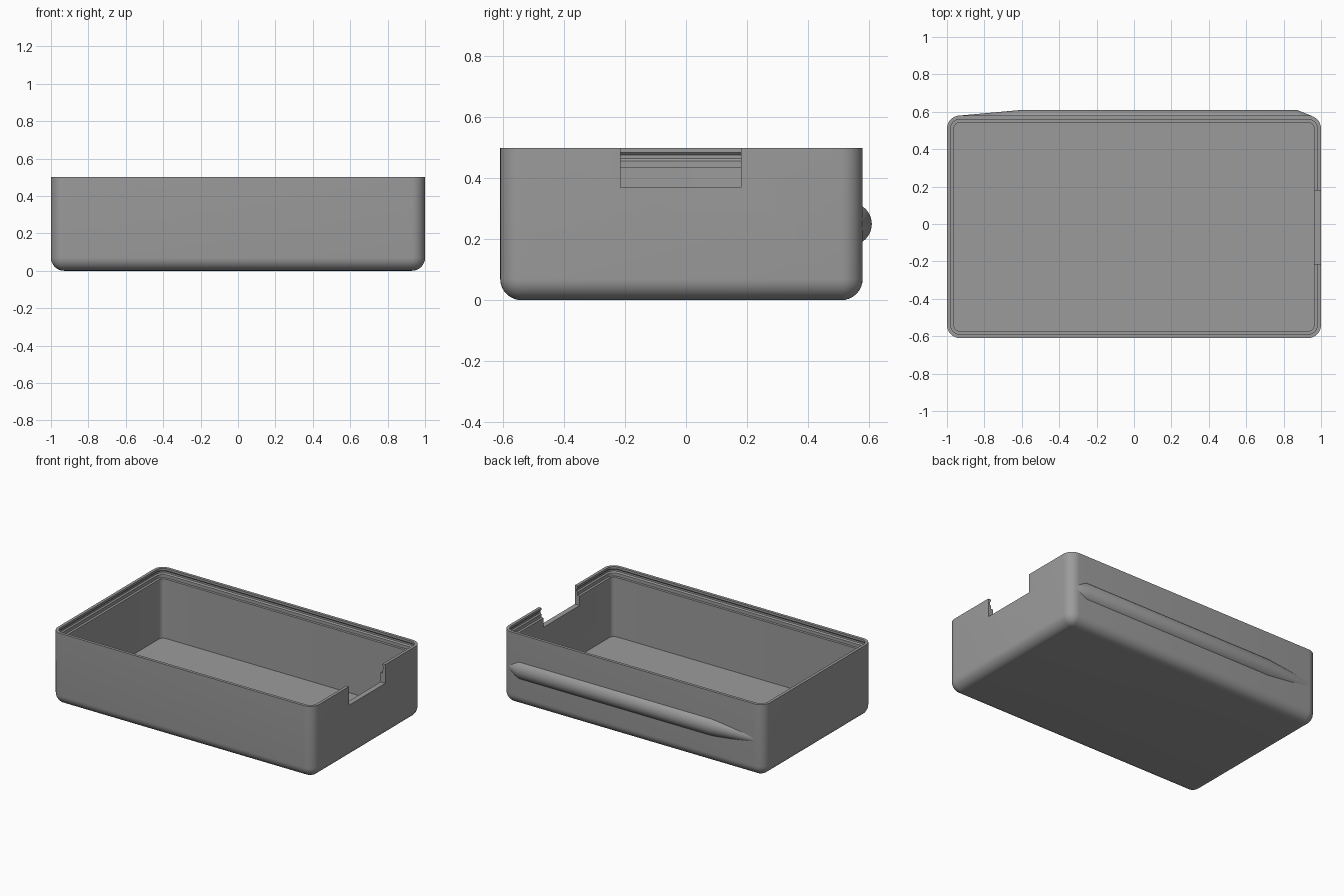
import bpy, bmesh, math

if "Cube" in bpy.data.objects:
    bpy.data.objects.remove(bpy.data.objects["Cube"])

grey = bpy.data.materials.new("mid grey")
grey.diffuse_color = (0.33, 0.33, 0.33, 1)
grey.use_nodes = True
grey.node_tree.nodes["Principled BSDF"].inputs["Base Color"].default_value = grey.diffuse_color

HX, Y0, Y1, H, R = 1.0, -0.61, 0.58, 0.5, 0.07
SEG = 8


def rounded_rect(inset, z):
    """Counter-clockwise rounded rectangle, inset from the outer wall."""
    r = max(R - inset, 0.0005)
    cx, yc = HX - inset - r, (Y0 + Y1) / 2
    cy = (Y1 - Y0) / 2 - inset - r
    pts = []
    for k, (sx, sy) in enumerate([(1, 1), (-1, 1), (-1, -1), (1, -1)]):
        for i in range(SEG + 1):
            a = (k + i / SEG) * math.pi / 2
            pts.append((sx * cx + r * math.cos(a), yc + sy * cy + r * math.sin(a), z))
    return pts


def loft(name, rings):
    """Closed solid skinned through a list of equal-length rings."""
    bm = bmesh.new()
    loops = [[bm.verts.new(p) for p in ring] for ring in rings]
    n = len(loops[0])
    for a, b in zip(loops, loops[1:]):
        for i in range(n):
            j = (i + 1) % n
            bm.faces.new((a[i], a[j], b[j], b[i]))
    bm.faces.new(loops[0][::-1])
    bm.faces.new(loops[-1])
    bmesh.ops.recalc_face_normals(bm, faces=bm.faces[:])
    me = bpy.data.meshes.new(name)
    bm.to_mesh(me)
    bm.free()
    ob = bpy.data.objects.new(name, me)
    bpy.context.collection.objects.link(ob)
    me.materials.append(grey)
    return ob


def smooth(ob):
    bpy.ops.object.select_all(action='DESELECT')
    ob.select_set(True)
    bpy.context.view_layer.objects.active = ob
    bpy.ops.object.shade_smooth_by_angle(angle=math.radians(30))


# Tray: rounded base, outer wall, rim, snap groove, ledge, inner wall, floor
fillet = [(R * (1 - math.sin(t)), R * (1 - math.cos(t)))
          for t in (i / SEG * math.pi / 2 for i in range(SEG + 1))]
lip = [(0, H), (0.02, H), (0.02, 0.485), (0.012, 0.477), (0.012, 0.465),
       (0.02, 0.457), (0.02, 0.435), (0.037, 0.435), (0.037, 0.025)]
tray = loft("tray", [rounded_rect(i, z) for i, z in fillet + lip])

# Notch through the right wall
bpy.ops.mesh.primitive_cube_add(size=1, location=(1.0, -0.0175, 0.485))
cutter = bpy.context.object
cutter.name = "notch_cutter"
cutter.scale = (0.2, 0.395, 0.23)
cutter.hide_render = True
cutter.data.materials.append(grey)
bpy.context.view_layer.update()
mod = tray.modifiers.new("notch", 'BOOLEAN')
mod.operation, mod.solver, mod.object = 'DIFFERENCE', 'EXACT', cutter
bpy.ops.object.select_all(action='DESELECT')
tray.select_set(True)
bpy.context.view_layer.objects.active = tray
bpy.ops.object.modifier_apply(modifier=mod.name)
bpy.data.objects.remove(cutter, do_unlink=True)
smooth(tray)


# Tapered half-round grip along the back wall
def grip_ring(x, r):
    pts = []
    for i in range(25):
        a = math.pi * (i / 24 - 0.5)
        pts.append((x, max(0.54 + r * math.cos(a), 0.56 - 0.0001 * math.cos(a)),
                    0.25 + r * math.sin(a)))
    return pts


grip = loft("back_grip", [grip_ring(x, r) for x, r in
                          [(-0.93, 0.04), (-0.6, 0.07), (0.87, 0.07), (0.95, 0.038)]])
smooth(grip)
